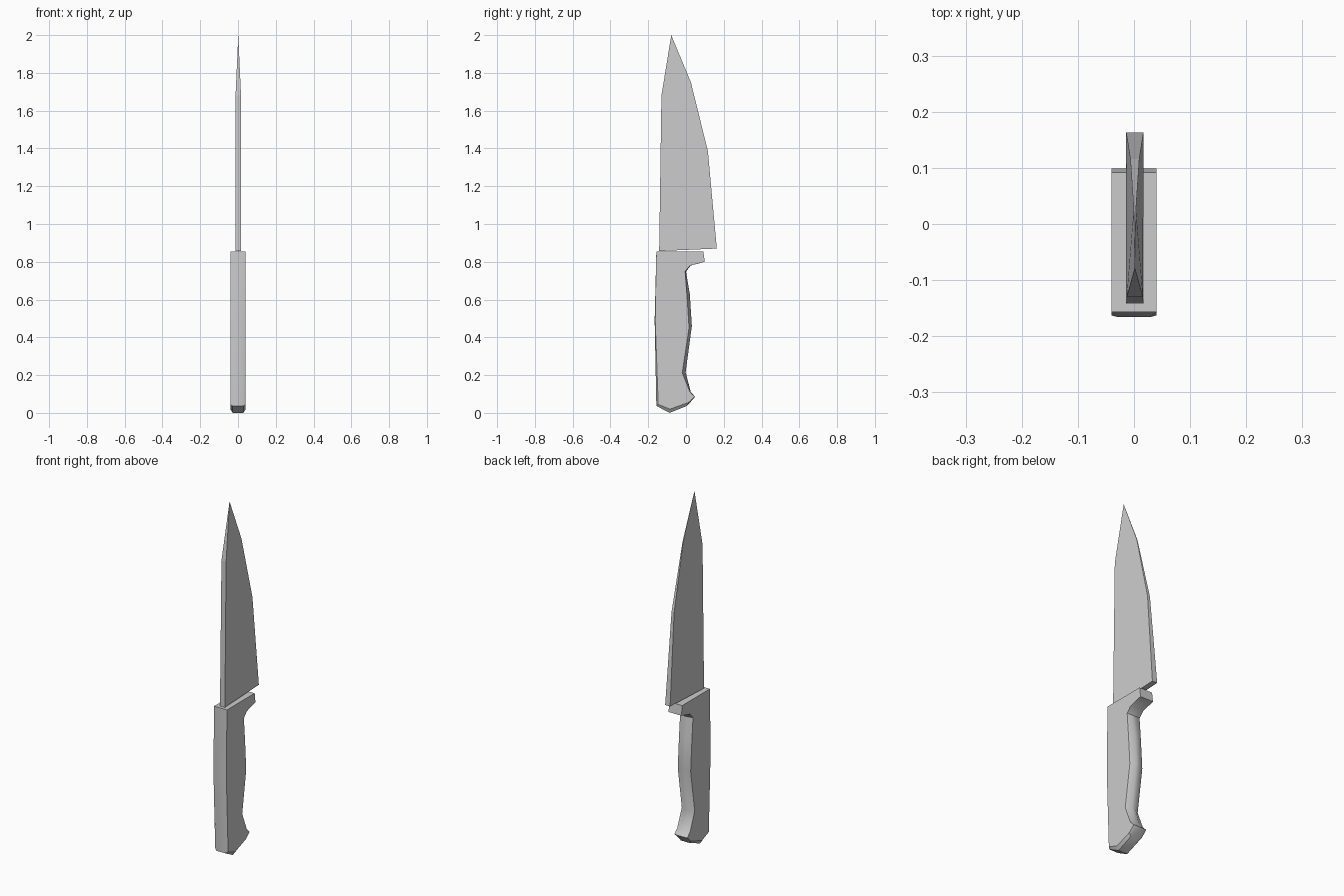
import bpy, bmesh, math


def loft(name, rings):
    """Bridge equal-length point loops and cap both ends."""
    bm = bmesh.new()
    loops = [[bm.verts.new(p) for p in ring] for ring in rings]
    n = len(loops[0])
    for a, b in zip(loops, loops[1:]):
        for i in range(n):
            j = (i + 1) % n
            bm.faces.new((a[i], a[j], b[j], b[i]))
    bm.faces.new(loops[0])
    bm.faces.new(loops[-1])
    bmesh.ops.remove_doubles(bm, verts=bm.verts, dist=0.0002)
    bmesh.ops.recalc_face_normals(bm, faces=bm.faces)
    mesh = bpy.data.meshes.new(name)
    bm.to_mesh(mesh)
    bm.free()
    obj = bpy.data.objects.new(name, mesh)
    bpy.context.collection.objects.link(obj)
    return obj


# Blade outline: y, z, half thickness (thins along the cutting edge to the tip)
blade = [(-0.142, 0.857, 0.0155), (0.163, 0.87, 0.0155), (0.116, 1.385, 0.008),
         (0.026, 1.75, 0.002), (-0.078, 2.0, 0.0), (-0.13, 1.68, 0.0145)]
loft("blade", [[(0.0015 + s * t, y, z) for y, z, t in blade] for s in (-1, 1)])

# Handle outline: outer y, z, half width of the outer band, then side-face y, z
handle = [(-0.157, 0.855, 0.028, -0.157, 0.855),
          (0.092, 0.855, 0.028, 0.092, 0.855),
          (0.099, 0.80, 0.028, 0.099, 0.80),
          (0.025, 0.78, 0.02, 0.022, 0.78),
          (0.0, 0.748, 0.012, -0.005, 0.75),
          (0.02, 0.63, 0.012, 0.006, 0.61),
          (0.031, 0.46, 0.012, 0.016, 0.45),
          (-0.002, 0.215, 0.012, -0.02, 0.212),
          (0.025, 0.112, 0.012, 0.02, 0.112),
          (0.048, 0.085, 0.025, 0.046, 0.085),
          (0.007, 0.038, 0.028, 0.013, 0.055),
          (-0.087, 0.0, 0.028, -0.085, 0.02),
          (-0.157, 0.037, 0.028, -0.147, 0.045),
          (-0.166, 0.49, 0.028, -0.163, 0.49)]
rings = []
for s, outer in ((-1, False), (-1, True), (1, True), (1, False)):
    rings.append([(s * w, y, z) if outer else (s * 0.0405, iy, iz)
                  for y, z, w, iy, iz in handle])
grip = loft("handle", rings)

# Soft shading over the rounded finger grip
bpy.context.view_layer.objects.active = grip
grip.select_set(True)
bpy.ops.object.shade_smooth_by_angle(angle=math.radians(35))
